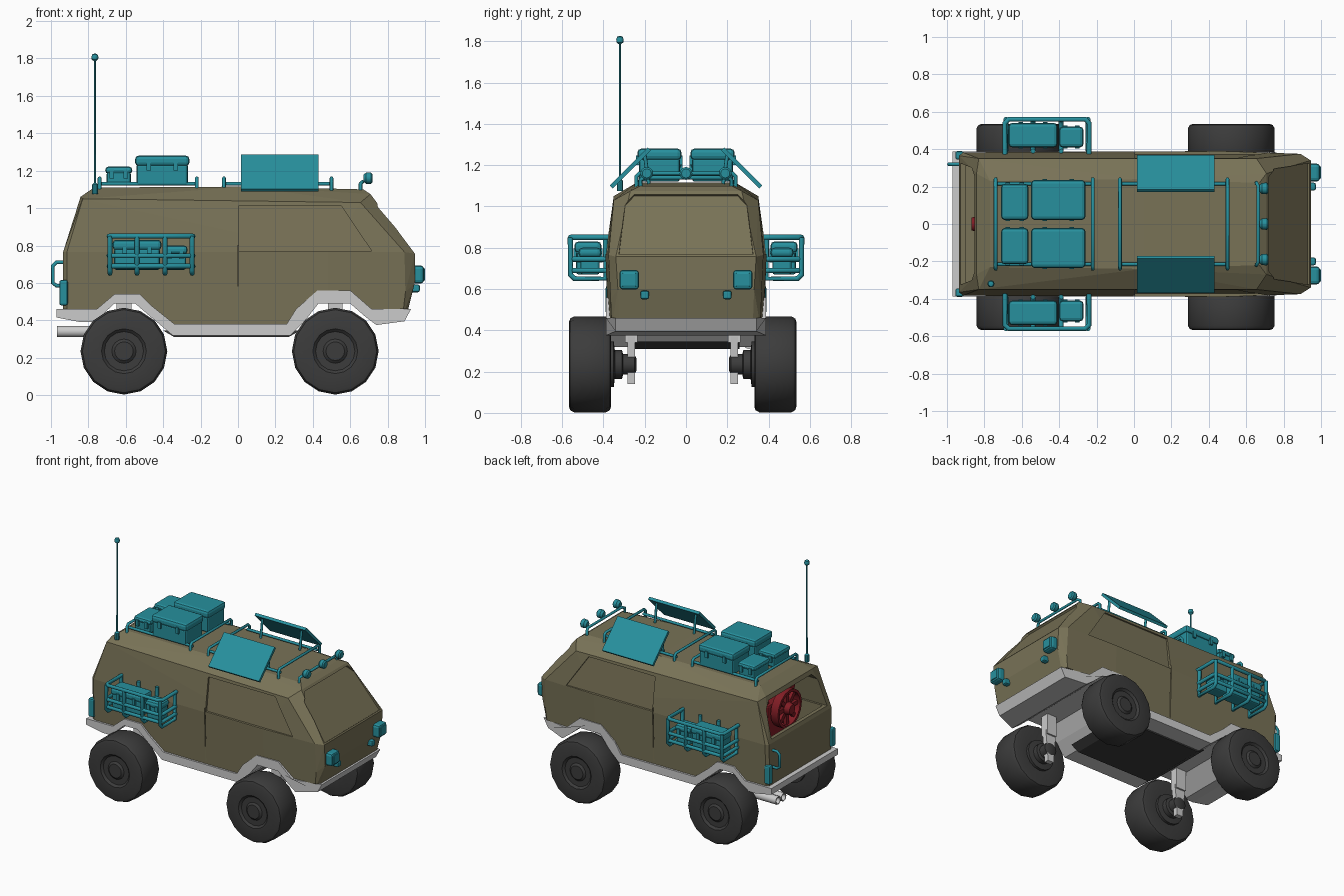
import bpy, bmesh, math
from mathutils import Vector, Matrix

if "Cube" in bpy.data.objects:
    bpy.data.objects.remove(bpy.data.objects["Cube"])


def mat(name, c):
    m = bpy.data.materials.new(name)
    m.diffuse_color = (*c, 1)
    m.use_nodes = True
    m.node_tree.nodes["Principled BSDF"].inputs["Base Color"].default_value = m.diffuse_color
    return m


OLIVE = mat("olive", (0.19, 0.17, 0.095))
TEAL = mat("teal", (0.02, 0.28, 0.34))
RUBBER = mat("rubber", (0.045, 0.045, 0.045))
RED = mat("red", (0.22, 0.012, 0.018))


def finish(name, bm, m=None, smooth=False):
    bmesh.ops.recalc_face_normals(bm, faces=bm.faces)
    me = bpy.data.meshes.new(name)
    bm.to_mesh(me)
    bm.free()
    ob = bpy.data.objects.new(name, me)
    bpy.context.collection.objects.link(ob)
    if m:
        me.materials.append(m)
    if smooth:
        bpy.ops.object.select_all(action='DESELECT')
        bpy.context.view_layer.objects.active = ob
        ob.select_set(True)
        bpy.ops.object.shade_smooth_by_angle(angle=math.radians(35))
    return ob


def hull(name, pts, m=None):
    bm = bmesh.new()
    for p in pts:
        bm.verts.new(p)
    bmesh.ops.convex_hull(bm, input=bm.verts[:])
    bmesh.ops.dissolve_limit(bm, angle_limit=0.02, verts=bm.verts[:], edges=bm.edges[:])
    return finish(name, bm, m)


def prism(name, prof, y0, y1, m=None):
    bm = bmesh.new()
    f = bm.faces.new([bm.verts.new((x, y0, z)) for x, z in prof])
    r = bmesh.ops.extrude_face_region(bm, geom=[f])
    bmesh.ops.translate(bm, vec=(0, y1 - y0, 0),
                        verts=[v for v in r['geom'] if isinstance(v, bmesh.types.BMVert)])
    return finish(name, bm, m)


def box(name, lo, hi, m=None, bevel=0.0, rot=None):
    bm = bmesh.new()
    bmesh.ops.create_cube(bm, size=1)
    lo, hi = Vector(lo), Vector(hi)
    bmesh.ops.scale(bm, vec=hi - lo, verts=bm.verts)
    if bevel:
        bmesh.ops.bevel(bm, geom=bm.edges[:], offset=bevel, segments=2, profile=0.5, affect='EDGES')
    if rot:
        bmesh.ops.rotate(bm, matrix=rot, verts=bm.verts)
    bmesh.ops.translate(bm, vec=(lo + hi) / 2, verts=bm.verts)
    return finish(name, bm, m)


def lathe(name, prof, at, axis, m=None, n=16):
    # prof: (radius, distance along axis)
    bm = bmesh.new()
    vs = [bm.verts.new((r, 0, h)) for r, h in prof]
    es = [bm.edges.new(p) for p in zip(vs, vs[1:])]
    bmesh.ops.spin(bm, geom=vs + es, angle=2 * math.pi, steps=n, axis=(0, 0, 1), cent=(0, 0, 0))
    bmesh.ops.remove_doubles(bm, verts=bm.verts, dist=1e-5)
    q = Vector((0, 0, 1)).rotation_difference(Vector(axis)).to_matrix().to_4x4()
    bmesh.ops.transform(bm, matrix=Matrix.Translation(at) @ q, verts=bm.verts)
    return finish(name, bm, m, True)


def tubes(name, paths, r=0.012, m=TEAL):
    cu = bpy.data.curves.new(name, 'CURVE')
    cu.dimensions, cu.bevel_depth, cu.bevel_resolution, cu.use_fill_caps = '3D', r, 2, True
    for p in paths:
        s = cu.splines.new('POLY')
        s.points.add(len(p) - 1)
        for q, c in zip(s.points, p):
            q.co = (*c, 1)
    cu.materials.append(m)
    ob = bpy.data.objects.new(name, cu)
    bpy.context.collection.objects.link(ob)


def cut(ob, cutter):
    cutter.hide_render = True
    mod = ob.modifiers.new("cut", 'BOOLEAN')
    mod.operation, mod.solver, mod.object = 'DIFFERENCE', 'EXACT', cutter
    bpy.context.view_layer.objects.active = ob
    bpy.ops.object.modifier_apply(modifier=mod.name)
    bpy.data.objects.remove(cutter)


# body shell: faceted hull
half = [(-.935, .365, .765), (-.915, .383, .765), (.48, .39, .765), (.89, .375, .765), (.945, .34, .757),
        (-.935, .355, .36), (-.915, .37, .36), (.48, .375, .36), (.88, .36, .42), (.895, .365, .55),
        (.945, .33, .6), (.91, .325, .46), (.89, .325, .40),
        (-.83, .35, 1.05), (.655, .35, 1.03), (-.842, .27, 1.06), (.71, .31, 1.02), (.708, .27, 1.075),
        (-.77, .23, 1.11), (.05, .24, 1.115), (.67, .22, 1.1)]
body = hull("body", [(x, s * y, z) for x, y, z in half for s in (1, -1)], OLIVE)

# underside with wheel arches
top = [(-.97, .46), (-.755, .46), (-.66, .54), (-.525, .54), (-.46, .476), (-.34, .38), (.26, .38),
       (.31, .46), (.425, .56), (.6, .56), (.715, .46), (.925, .46)]
low = [(.89, .395), (.74, .375), (.68, .42), (.6, .49), (.43, .49), (.36, .40), (.28, .32),
       (-.35, .32), (-.48, .43), (-.55, .49), (-.66, .49), (-.77, .39), (-.84, .39), (-.97, .415)]
cut(body, prism("arch_cutter", [(-1.1, .46)] + top[1:-1] + [(1.1, .46), (1.1, .1), (-1.1, .1)], -.6, .6))
chassis = prism("chassis_sill", top + low, -.388, .388)
for v in chassis.data.vertices:
    if v.co.x > .88:
        v.co.y *= .88
prism("floor_pan", [(-.4, .345), (-.34, .31), (.27, .31), (.33, .345)], -.26, .26, RUBBER)

# side windows, windscreen recess and open rear window
win = [(.005, .77), (.005, 1.015), (.55, 1.015), (.715, .77)]
for s in (1, -1):
    cut(body, hull("window_cutter", [(x, s * y, z) for x, z in win
                                     for y in (.372 - .123 * (z - .765), .6)]))
    cut(body, box("seam_cutter", (-.003, s * .385 - .012, .4), (.003, s * .385 + .012, .8)))
a, d, n = Vector((.945, 0, .757)), Vector((-.237, 0, .318)), Vector((.802, 0, .597))
cut(body, hull("screen_cutter", [a + d * t + n * k + Vector((0, s * y, 0)) for s in (1, -1) for k in (-.014, .1)
                                 for t, y in ((.03, .325), (.8, .295), (.95, .25))]))
cut(body, hull("rear_cutter", [(x, s * y, z) for x in (-1.1, -.5) for s in (1, -1)
                               for y, z in ((.325, .79), (.3, .98), (.25, 1.03))]))
cut(body, box("bay_cutter", (-.9, -.31, .6), (-.5, .31, .9)))

# rear engine with fan
lathe("engine_fan_ring", [(.12, -.03), (.14, -.03), (.14, .03), (.12, .03), (.12, -.03)], (-.82, 0, .87), (1, 0, 0), RED)
lathe("engine_fan_hub", [(0, -.05), (.035, -.05), (.05, 0), (.05, .08), (0, .08)], (-.82, 0, .87), (1, 0, 0), RED, 10)
for i in range(8):
    t = i * math.pi / 4
    c = Vector((-.82, .085 * math.sin(t), .87 + .085 * math.cos(t)))
    box("fan_blade", c - Vector((.012, .015, .05)), c + Vector((.012, .015, .05)), RED,
        rot=Matrix.Rotation(-t, 3, 'X'))
box("engine_block", (-.77, -.14, .6), (-.55, .14, .92), RED, .015)
for s in (1, -1):
    box("engine_cylinder_bank", (-.75, s * .13 - .05, .8), (-.57, s * .13 + .05, .98), RED, .012,
        Matrix.Rotation(-s * .5, 3, 'X'))

# wheels, hubs and suspension arms
for x in (-.61, .52):
    for s, y in ((1, .433), (-1, -.465)):
        c, ax = (x, y, .235), (0, s, 0)
        lathe("tyre", [(0, -.095), (.1, -.095), (.205, -.102), (.222, -.096), (.232, -.078), (.232, .078),
                       (.222, .096), (.205, .102), (.12, .102), (.105, .088), (.065, .088), (.05, .1),
                       (0, .1)], c, ax, RUBBER)
        lathe("wheel_hub", [(0, -.09), (.11, -.09), (.11, -.115), (.07, -.12), (.07, -.155), (.05, -.16),
                            (.05, -.215), (.03, -.225), (0, -.225)], c, ax, RUBBER)
        yi = y - s * .2
        prism("suspension_arm", [(x - .045, .37), (x + .045, .37), (x + .03, .22), (x + .025, .14), (x - .025, .14),
                                 (x - .03, .22)], yi - .018, yi + .018)
        box("arm_mount", (x - .04, yi - .03, .34), (x + .04, yi + .03, .5))

# exhaust pipes
for y in (.24, .305):
    lathe("exhaust_pipe", [(0, .3), (.03, .3), (.03, 0), (.023, 0), (.023, .06), (0, .06)],
          (-.968, y, .34), (1, 0, 0), None, 12)


# storage crates with lids
def crate(name, lo, hi):
    (x0, y0, z0), (x1, y1, z1) = lo, hi
    h = z0 + (z1 - z0) * .72
    box(name, (x0 + .008, y0 + .008, z0), (x1 - .008, y1 - .008, h), TEAL, .012)
    box(name + "_lid", (x0, y0, h - .01), (x1, y1, z1), TEAL, .018)
    for t in (.25, .75):
        xm = x0 + (x1 - x0) * t
        box(name + "_latch", (xm - .012, y0 - .006, h - .035), (xm + .012, y1 + .006, h + .012), TEAL)


for s in (1, -1):
    for nm, x0, x1, w, z in (("large_crate", -.55, -.26, .235, 1.28), ("small_crate", -.71, -.565, .215, 1.222)):
        ys = sorted((s * .022, s * w))
        crate(nm, (x0, ys[0], 1.12), (x1, ys[1], z))
    # side rack with its crates
    rings = [[(-.69, s * .37, z), (-.69, s * .54, z), (-.67, s * .56, z), (-.26, s * .56, z), (-.24, s * .54, z),
              (-.24, s * .37, z)] for z in (.85, .745, .69)]
    ribs = [[(x, s * .56, .85), (x, s * .56, .67), (x, s * .54, .65), (x, s * .39, .65), (x, s * .39, .85)]
            for x in (-.685, -.54, -.39, -.245)]
    tubes("side_rack", rings + ribs, .013)
    for nm, x0, x1, w, z in (("side_crate", -.67, -.41, .54, .83), ("side_small_crate", -.4, -.27, .52, .8)):
        ys = sorted((s * .41, s * w))
        crate(nm, (x0, ys[0], .67), (x1, ys[1], z))
    # tilted solar panel
    box("solar_panel", (.015, s * .27 - .13, 1.177), (.43, s * .27 + .13, 1.197), TEAL, 0,
        Matrix.Rotation(-s * math.pi / 4, 3, 'X'))
    tubes("panel_strut", [[(x, s * .18, 1.11), (x, s * .2, 1.25)] for x in (.06, .38)], .009)
    # headlights and tail lights
    box("headlight", (.93, s * .275 - .048, .597), (.995, s * .275 + .048, .693), TEAL, .018)
    box("headlight_glass", (.99, s * .275 - .033, .612), (1.0, s * .275 + .033, .678), TEAL, .004)
    box("marker_lamp", (.91, s * .2 - .021, .55), (.972, s * .2 + .021, .592), TEAL, .01)
    box("tail_light", (-.955, s * .367 - .022, .48), (-.91, s * .367 + .022, .615), TEAL, .01)

# roof rack hoops and runners
tubes("roof_rack", [[(x, -.24, 1.09), (x, -.24, 1.145), (x, -.225, 1.16), (x, .225, 1.16), (x, .24, 1.145),
                     (x, .24, 1.09)] for x in (-.74, -.22, -.075, .5)], .01)
tubes("rack_runners", [[(a, s * .215, 1.13), (b, s * .215, 1.13)] for s in (1, -1)
                       for a, b in ((-.74, -.22), (-.075, .5))], .01)

# roof lamps on a bar
tubes("lamp_bar", [[(.655, -.22, 1.09), (.655, -.22, 1.13), (.665, -.2, 1.14), (.665, .2, 1.14),
                    (.655, .22, 1.13), (.655, .22, 1.09)]], .01)
for y in (-.19, 0, .19):
    lathe("roof_lamp", [(0, 0), (.018, 0), (.03, .015), (.031, .04), (.022, .048), (0, .048)],
          (.67, y, 1.16), (1, 0, 0), TEAL, 12)

# rear handle and antenna
tubes("rear_handle", [[(-.9, .32, .71), (-.97, .32, .71), (-.99, .32, .69), (-.99, .32, .6), (-.97, .32, .585),
                       (-.9, .32, .585)]], .01)
lathe("antenna", [(0, 0), (.016, 0), (.016, .05), (.006, .06), (.005, .71), (.017, .72), (.019, .733),
                  (.014, .747), (0, .752)], (-.765, -.32, 1.075), (0, 0, 1), TEAL, 10)
